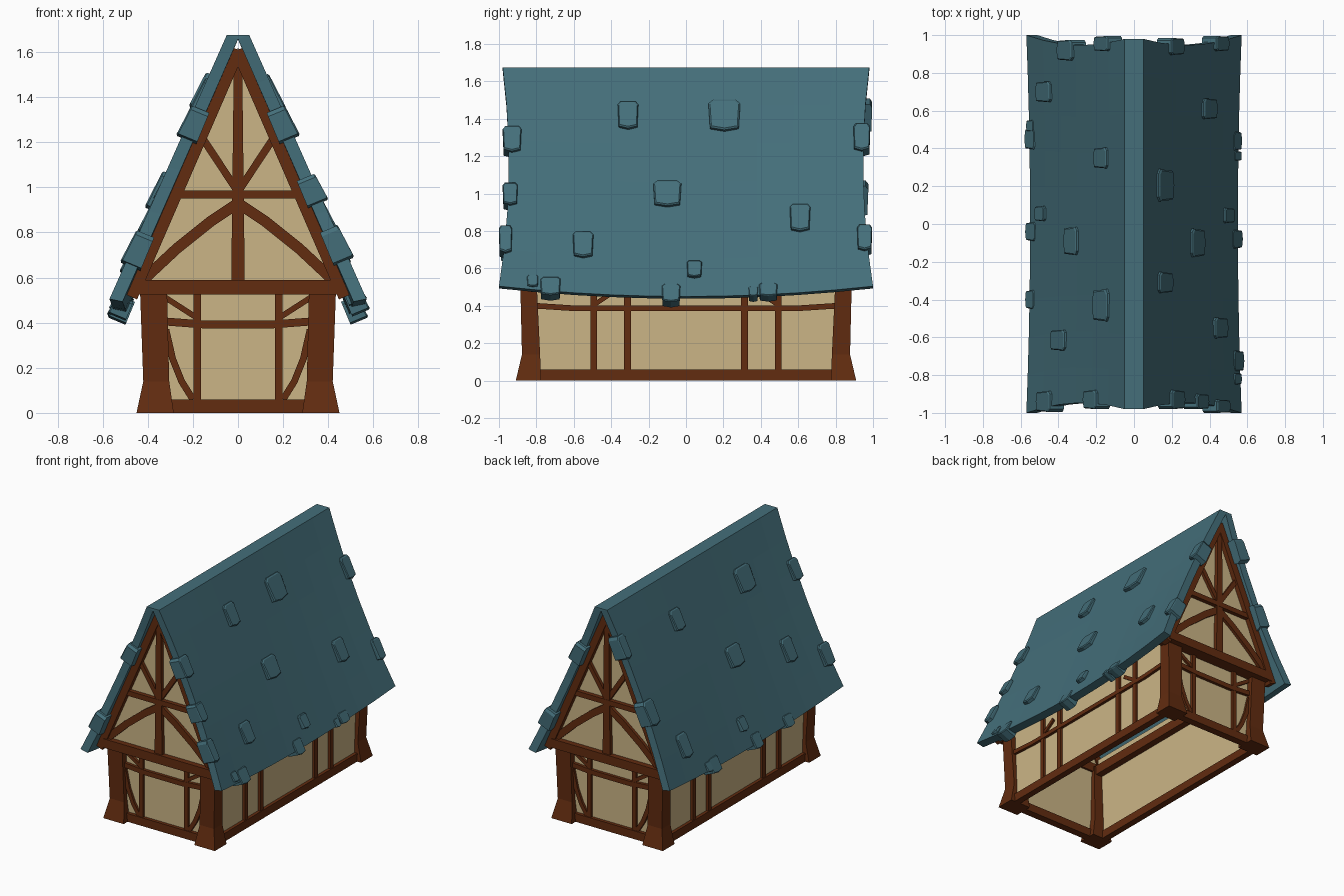
import bpy, bmesh, math
from mathutils import Vector

if "Cube" in bpy.data.objects:
    bpy.data.objects.remove(bpy.data.objects["Cube"])


def material(name, col):
    m = bpy.data.materials.new(name)
    m.diffuse_color = (*col, 1)
    m.use_nodes = True
    m.node_tree.nodes["Principled BSDF"].inputs["Base Color"].default_value = m.diffuse_color
    return m


WOOD = material("brown timber", (0.122, 0.025, 0.005))
PLASTER = material("cream plaster", (0.597, 0.462, 0.238))
SLATE = material("blue slate", (0.058, 0.158, 0.195))


def finish(bm, name, mat):
    bmesh.ops.recalc_face_normals(bm, faces=bm.faces)
    me = bpy.data.meshes.new(name)
    bm.to_mesh(me)
    bm.free()
    me.materials.append(mat)
    ob = bpy.data.objects.new(name, me)
    bpy.context.collection.objects.link(ob)
    return ob


def loft(bm, rings):
    """Closed skin through rings of equal point count."""
    vs = [[bm.verts.new(p) for p in r] for r in rings]
    n = len(vs[0])
    for a, b in zip(vs, vs[1:]):
        for i in range(n):
            j = (i + 1) % n
            bm.faces.new((a[i], a[j], b[j], b[i]))
    return vs


def prism(name, polys, wall, d0, d1, mat):
    """Outlines (u, z) extruded from depth d0 to d1 on both opposite walls."""
    bm = bmesh.new()
    for s in (-1, 1):
        for poly in polys:
            rings = [[(u, s * d, v) if wall == "gable" else (s * d, u, v)
                      for u, v in poly] for d in (d0, d1)]
            vs = loft(bm, rings)
            bm.faces.new(vs[0])
            bm.faces.new(vs[1])
    return finish(bm, name, mat)


def strip(pts, w):
    """Outline of a beam of width w following a path."""
    pts = [Vector(p) for p in pts]
    left, right = [], []
    for i, p in enumerate(pts):
        t = (pts[min(i + 1, len(pts) - 1)] - pts[max(i - 1, 0)]).normalized()
        n = Vector((-t.y, t.x)) * w / 2
        left.append(p + n)
        right.append(p - n)
    return [tuple(p) for p in left + right[::-1]]


def rect(u0, u1, v0, v1):
    return [(u0, v0), (u1, v0), (u1, v1), (u0, v1)]


def both(pts):
    return [pts, [(-u, v) for u, v in pts]]


# Plaster walls and gables
prism("end_wall", [rect(-0.4, 0.4, 0.003, 0.6)], "gable", 0.825, 0.84, PLASTER)
prism("side_wall", [rect(-0.84, 0.84, 0.003, 0.65)], "side", 0.38, 0.395, PLASTER)
prism("gable_panel", [[(-0.46, 0.55), (0.46, 0.55), (0, 1.62)]], "gable", 0.87, 0.89, PLASTER)

# Flared corner posts
bm = bmesh.new()
for sx in (-1, 1):
    for sy in (-1, 1):
        rings = []
        for z, ox, oy, ix, iy in ((0, 0.45, 0.91, 0.285, 0.775), (0.14, 0.42, 0.877, 0.305, 0.78),
                                  (0.56, 0.435, 0.887, 0.315, 0.8)):
            rings.append([(sx * x, sy * y, z) for x, y in ((ix, iy), (ox, iy), (ox, oy), (ix, oy))])
        vs = loft(bm, rings)
        bm.faces.new(vs[0])
        bm.faces.new(vs[-1])
finish(bm, "corner_posts", WOOD)

# End wall timbers
prism("end_sill", [rect(-0.3, 0.3, 0, 0.06)], "gable", 0.81, 0.865, WOOD)
prism("end_rail", [strip([(-0.32, 0.405), (-0.15, 0.392), (0.15, 0.392), (0.32, 0.405)], 0.035)],
      "gable", 0.835, 0.862, WOOD)
prism("end_studs", both(rect(0.165, 0.197, 0.05, 0.55)), "gable", 0.835, 0.86, WOOD)
prism("end_lower_braces", both(strip([(0.32, 0.37), (0.29, 0.24), (0.25, 0.14), (0.2, 0.06)], 0.03)),
      "gable", 0.835, 0.857, WOOD)
prism("end_upper_braces", both(strip([(0.32, 0.51), (0.18, 0.42)], 0.025)),
      "gable", 0.835, 0.857, WOOD)

# Gable timbers
prism("gable_beam", [[(-0.46, 0.525), (0.46, 0.525), (0.44, 0.59), (-0.44, 0.59)]],
      "gable", 0.81, 0.93, WOOD)
prism("gable_rakes", both(strip([(0.475, 0.515), (0.0, 1.61)], 0.06)), "gable", 0.86, 0.925, WOOD)
prism("king_post", [[(-0.03, 0.58), (0.03, 0.58), (0.018, 1.6), (-0.018, 1.6)]],
      "gable", 0.88, 0.918, WOOD)
prism("collar_beam", [rect(-0.285, 0.285, 0.95, 0.987)], "gable", 0.88, 0.92, WOOD)
prism("gable_lower_braces", both(strip([(0, 0.93), (0.12, 0.85), (0.27, 0.73), (0.42, 0.59)], 0.048)),
      "gable", 0.88, 0.912, WOOD)
prism("gable_upper_braces", both(strip([(0, 0.98), (0.165, 1.23)], 0.033)),
      "gable", 0.88, 0.912, WOOD)

# Side wall timbers
prism("side_sill", [rect(-0.8, 0.8, 0, 0.06)], "side", 0.37, 0.418, WOOD)
prism("side_rail", [strip([(-0.8, 0.4), (-0.6, 0.387), (0.6, 0.387), (0.8, 0.4)], 0.03)],
      "side", 0.39, 0.415, WOOD)
prism("side_studs", both(rect(0.475, 0.51, 0.05, 0.62)) + both(rect(0.295, 0.332, 0.05, 0.62)),
      "side", 0.39, 0.412, WOOD)
prism("side_braces", both(strip([(0.5, 0.4), (0.38, 0.48)], 0.025)), "side", 0.39, 0.41, WOOD)
prism("wall_plate", [rect(-0.83, 0.83, 0.5, 0.57)], "side", 0.33, 0.383, WOOD)


# Sagging roof with flared ends
def roof_point(s, t, side, inner=False):
    x = 0.05 + s * (0.5 + 0.02 * t * t)
    z = 1.675 - s * (1.225 - 0.055 * t * t)
    if inner:
        x, z = x - 0.05 - 0.008 * s, z - 0.018 + 0.006 * s
    y = t * (0.98 - 0.148 * s + 0.168 * s * s)
    return Vector((side * x, y, z))


S = [i / 6 for i in range(7)]
rings = []
for k in range(-5, 6):
    t = k / 5
    ring = [roof_point(s, t, -1) for s in S[::-1]] + [roof_point(s, t, 1) for s in S]
    ring += [roof_point(s, t, 1, True) for s in S[::-1]] + [roof_point(s, t, -1, True) for s in S[1:]]
    rings.append(ring)
bm = bmesh.new()
vs = loft(bm, rings)
for r in (vs[0], vs[-1]):
    n, m = len(S), len(r)
    right_in = r[2 * n:3 * n][::-1]
    left_in = [right_in[0]] + r[3 * n:]
    left_out, right_out = r[:n][::-1], r[n:2 * n]
    bm.faces.new((left_out[0], right_out[0], right_in[0]))
    for out, inn in ((left_out, left_in), (right_out, right_in)):
        for i in range(n - 1):
            bm.faces.new((out[i], out[i + 1], inn[i + 1], inn[i]))
finish(bm, "roof", SLATE)

# Loose raised slates: y, z, width, length
RIGHT = [(-0.31, 1.42, 0.11, 0.16), (0.205, 1.42, 0.17, 0.18), (-0.1, 1.01, 0.15, 0.15),
         (0.61, 0.87, 0.11, 0.16), (-0.55, 0.73, 0.11, 0.15), (0.045, 0.615, 0.08, 0.1),
         (-0.725, 0.5, 0.11, 0.11), (-0.82, 0.52, 0.06, 0.07), (-0.08, 0.475, 0.1, 0.11),
         (0.44, 0.5, 0.1, 0.08), (0.36, 0.49, 0.05, 0.06), (-0.93, 1.28, 0.1, 0.15),
         (-0.94, 0.98, 0.08, 0.13), (-0.965, 0.73, 0.07, 0.16), (0.94, 1.29, 0.09, 0.16),
         (0.955, 0.74, 0.08, 0.15)]
LEFT = [(0.7, 0.69, 0.11, 0.17), (0.35, 1.4, 0.11, 0.15), (-0.09, 1.02, 0.15, 0.15),
        (-0.43, 1.4, 0.17, 0.18), (-0.615, 0.87, 0.11, 0.17), (0.055, 0.63, 0.08, 0.1),
        (0.92, 0.97, 0.11, 0.18), (0.955, 1.42, 0.08, 0.17), (-0.93, 1.28, 0.1, 0.15),
        (-0.94, 0.71, 0.11, 0.16), (0.45, 0.49, 0.11, 0.11), (0.52, 0.5, 0.06, 0.07),
        (-0.04, 0.475, 0.1, 0.11), (-0.4, 0.48, 0.1, 0.09)]
SHAPE = [(-0.36, -0.5), (0.36, -0.5), (0.5, -0.38), (0.45, 0.42), (0, 0.5), (-0.45, 0.42), (-0.5, -0.38)]
for side, label, slates in ((1, "right", RIGHT), (-1, "left", LEFT)):
    bm = bmesh.new()
    down, out = Vector((side * 0.385, 0, -0.923)), Vector((side * 0.923, 0, 0.385))
    for y, z, w, length in slates:
        c = roof_point(min((1.675 - z) / 1.2, 0.985), y / 0.98, side)
        c.y = y
        deep = -0.07 if abs(y) > 0.9 or z < 0.55 else -0.02
        lift = 0.01 if z < 0.55 else 0.022
        rings = []
        for k, h in ((1, deep), (1, lift - 0.006), (0.9, lift)):
            rings.append([c + Vector((0, a * w * k, 0)) + down * (b * length * k)
                          + out * (h + (0.012 * b if h > 0 else 0)) for a, b in SHAPE])
        vs = loft(bm, rings)
        bm.faces.new(vs[0])
        bm.faces.new(vs[-1])
    finish(bm, label + "_raised_slates", SLATE)
